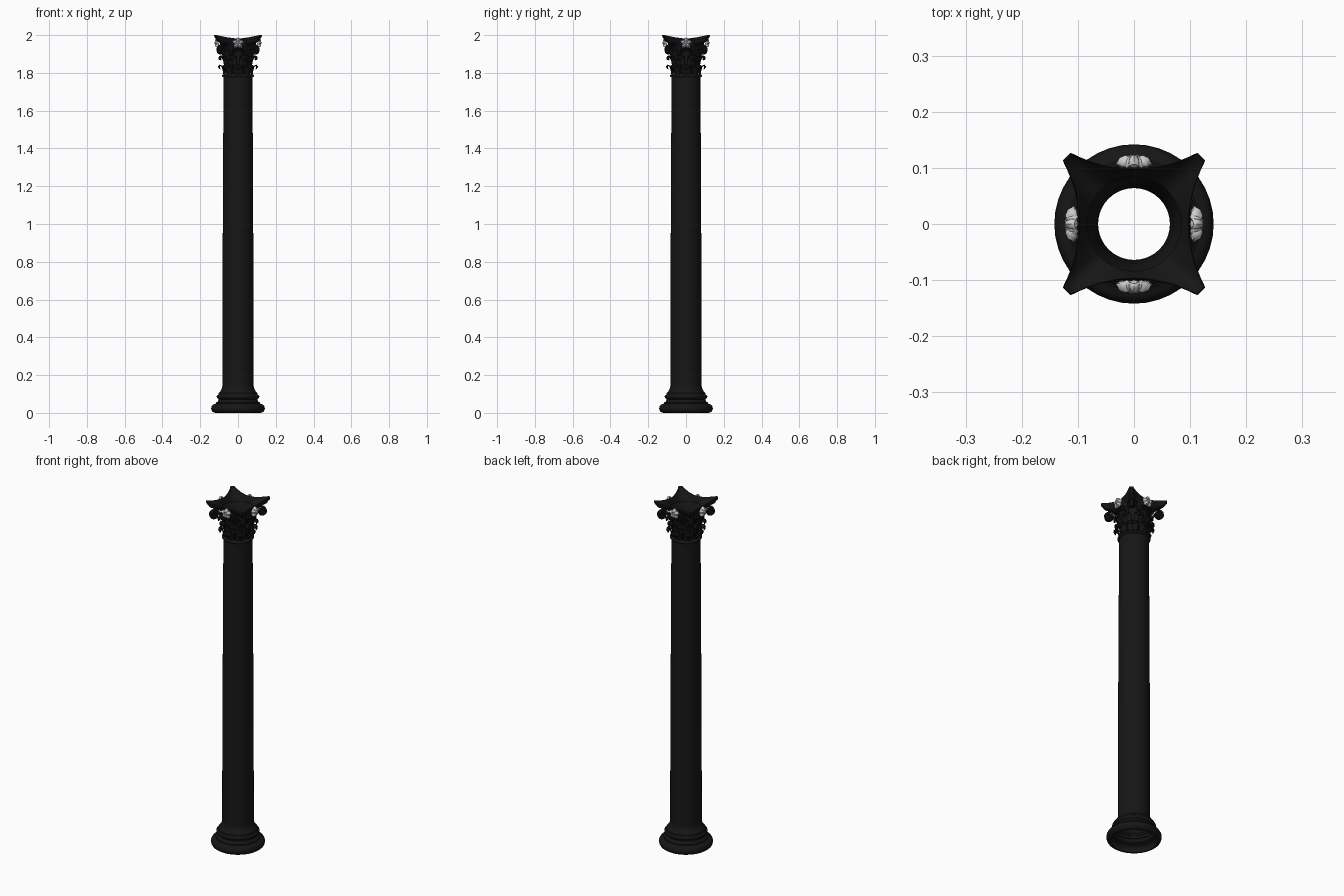
import bpy, bmesh, math
from math import sin, cos, pi, radians

if "Cube" in bpy.data.objects:
    bpy.data.objects.remove(bpy.data.objects["Cube"])

dark = bpy.data.materials.new("dark_stone")
dark.diffuse_color = (0.008, 0.008, 0.008, 1)
dark.use_nodes = True
dark.node_tree.nodes["Principled BSDF"].inputs["Base Color"].default_value = dark.diffuse_color


def finish(bm, name, mat=dark, thick=0):
    bmesh.ops.recalc_face_normals(bm, faces=bm.faces)
    me = bpy.data.meshes.new(name)
    bm.to_mesh(me)
    bm.free()
    if mat:
        me.materials.append(mat)
    ob = bpy.data.objects.new(name, me)
    bpy.context.collection.objects.link(ob)
    if thick:
        m = ob.modifiers.new("thickness", 'SOLIDIFY')
        m.thickness = thick
        m.offset = 0
    bpy.ops.object.select_all(action='DESELECT')
    ob.select_set(True)
    bpy.context.view_layer.objects.active = ob
    bpy.ops.object.shade_smooth_by_angle(angle=radians(40))
    return ob


def loft(bm, rings, closed=True):
    rows = [[bm.verts.new(p) for p in r] for r in rings]
    n = len(rows[0])
    for a, b in zip(rows, rows[1:]):
        for i in range(n if closed else n - 1):
            j = (i + 1) % n
            bm.faces.new((a[i], a[j], b[j], b[i]))


def lathe(name, profile, n=40):
    bm = bmesh.new()
    loft(bm, [[(r * cos(2 * pi * i / n), r * sin(2 * pi * i / n), z) for i in range(n)]
              for r, z in profile])
    return finish(bm, name)


def repeat(ob, count, step, start=0.0):
    ob.rotation_euler.z = start
    for k in range(1, count):
        c = ob.copy()
        c.rotation_euler.z = start + k * step
        bpy.context.collection.objects.link(c)


def tube(name, pts, depth):
    cu = bpy.data.curves.new(name, 'CURVE')
    cu.dimensions = '3D'
    cu.bevel_depth = depth
    cu.bevel_resolution = 2
    cu.use_fill_caps = True
    sp = cu.splines.new('POLY')
    sp.points.add(len(pts) - 1)
    for i, (r, a, z) in enumerate(pts):
        sp.points[i].co = (r * cos(a), r * sin(a), z, 1)
        sp.points[i].radius = 1 - 0.35 * i / len(pts)
    cu.materials.append(dark)
    ob = bpy.data.objects.new(name, cu)
    bpy.context.collection.objects.link(ob)
    return ob


# Base: large torus, scotia, small torus, flare into the shaft
def torus_arc(r, z, h, bulge, n=8):
    return [(r + bulge * sin(pi * i / n), z - h * cos(pi * i / n)) for i in range(n + 1)]

lathe("base", [(0.118, 0.0)] + torus_arc(0.122, 0.024, 0.023, 0.020)
      + [(0.117, 0.05), (0.117, 0.055), (0.109, 0.058), (0.104, 0.066), (0.104, 0.072), (0.108, 0.076)]
      + torus_arc(0.105, 0.086, 0.009, 0.008)
      + [(0.103, 0.098), (0.103, 0.104), (0.095, 0.112), (0.088, 0.124), (0.083, 0.14)])

# Shaft: plain tapering drum, open inside
lathe("shaft", [(0.083, 0.14), (0.0825, 0.5), (0.081, 0.9), (0.079, 1.3), (0.077, 1.7), (0.076, 1.775)])
lathe("neck_ring", [(0.076, 1.775)] + torus_arc(0.078, 1.785, 0.007, 0.007) + [(0.073, 1.794), (0.064, 1.796)])

# Bell of the capital
lathe("bell", [(0.064, 1.796), (0.066, 1.83), (0.070, 1.87), (0.078, 1.91), (0.088, 1.938),
               (0.094, 1.948), (0.094, 1.956)])

# Abacus: concave sides, raised pointed corners, top dipping to the bell
def outline(scale, drop, n=12):
    pts = []
    for k in range(4):
        c, s = cos(k * pi / 2), sin(k * pi / 2)
        for i in range(n + 1):
            t = 1 - 2 * i / n
            x, y = 0.113 * t * scale, (0.098 + 0.029 * t * t) * scale
            pts.append((x * c - y * s, x * s + y * c, 2.0 - 0.018 * (1 - abs(t) ** 1.5) - drop))
    return pts

def ring_like(r, z):
    return [(r * x / math.hypot(x, y), r * y / math.hypot(x, y), z) for x, y, _ in outline(1, 0)]

bm = bmesh.new()
loft(bm, [ring_like(0.084, 1.95), outline(0.92, 0.012), outline(0.985, 0.0), outline(1, 0.002),
          outline(0.985, 0.011), outline(0.95, 0.015), outline(0.93, 0.022), outline(0.88, 0.032),
          ring_like(0.09, 1.945)])
finish(bm, "abacus")


# Acanthus leaf with scalloped edges, a midrib and a curled tip
def leaf(name, path, width, lobes):
    bm = bmesh.new()
    rows, n, sub = [], len(path) - 1, 3
    for i in range(n * sub + 1):
        k = min(i // sub, n - 1)
        f = i / sub - k
        r = path[k][0] * (1 - f) + path[k + 1][0] * f
        z = path[k][1] * (1 - f) + path[k + 1][1] * f
        t = i / (n * sub)
        w = width * (0.8 + 0.3 * sin(pi * t) - 0.5 * t ** 3) * (0.84 + 0.16 * abs(sin(pi * lobes * t)))
        row = []
        for u in (-1, -0.7, -0.4, -0.12, 0, 0.12, 0.4, 0.7, 1):
            bump = 0.004 if u == 0 else 0.003 * (1 - u * u) * (0.6 + 0.4 * cos(u * 14))
            a = u * w / r
            row.append(((r + bump) * cos(a), (r + bump) * sin(a), z - 0.006 * u * u * t))
        rows.append(row)
    loft(bm, rows, closed=False)
    return finish(bm, name, thick=0.003)

low = leaf("lower_leaf", [(0.072, 1.792), (0.075, 1.81), (0.079, 1.826), (0.086, 1.838),
                          (0.094, 1.842), (0.100, 1.836), (0.099, 1.827), (0.094, 1.825)], 0.026, 5)
repeat(low, 8, pi / 4)
high = leaf("upper_leaf", [(0.068, 1.80), (0.073, 1.84), (0.077, 1.864), (0.084, 1.882),
                           (0.094, 1.891), (0.103, 1.888), (0.105, 1.878), (0.099, 1.873)], 0.025, 6)
repeat(high, 8, pi / 4, pi / 8)

# Corner volutes: paired stems rising from the leaves and coiling under each corner
for side in (-1, 1):
    stem = [(0.076, 24, 1.86), (0.085, 20, 1.89), (0.096, 14, 1.918), (0.110, 9, 1.937), (0.122, 6, 1.945)]
    pts = [(r, side * radians(d), z) for r, d, z in stem]
    for i in range(1, 31):
        a = pi / 2 - i * 4 * pi / 30
        q = 0.024 * (1 - i / 38)
        r = 0.127 + q * cos(a)
        pts.append((r, side * 0.0065 / r, 1.921 + q * sin(a)))
    repeat(tube("corner_volute", pts, 0.0055), 4, pi / 2, pi / 4)

bm = bmesh.new()
bmesh.ops.create_cone(bm, cap_ends=True, segments=20, radius1=0.021, radius2=0.021, depth=0.012)
for v in bm.verts:
    x, y, z = v.co
    v.co = (0.127 + x, z, 1.921 + y)
repeat(finish(bm, "volute_core"), 4, pi / 2, pi / 4)

# Inner scrolls meeting below each flower
for side in (-1, 1):
    pts = [(0.078, side * radians(24), 1.86), (0.083, side * radians(21), 1.89), (0.090, side * radians(17), 1.915)]
    for i in range(25):
        a = pi * 0.85 - i * 3.2 * pi / 25
        q = 0.014 * (1 - i / 30)
        pts.append((0.096, side * (0.016 - q * cos(a)) / 0.096, 1.922 + q * sin(a)))
    pts = [(r, a, z) for r, a, z in pts]
    repeat(tube("inner_scroll", pts, 0.0045), 4, pi / 2)

# Flowers in the middle of each abacus side, pale stone
bm = bmesh.new()
N = 40
rings = []
for q, d in ((0.05, 0.123), (0.2, 0.122), (0.26, 0.117), (0.5, 0.120), (0.8, 0.115), (1.0, 0.103)):
    ring = []
    for i in range(N):
        a = 2 * pi * i / N
        lobe = 1 - 0.32 * q * (0.5 - 0.5 * cos(5 * (a - pi / 2))) + 0.06 * q * cos(20 * a)
        rad = 0.029 * q * lobe
        ring.append((d + 0.003 * q * cos(5 * (a - pi / 2)), rad * cos(a) * 1.08, 1.958 + rad * sin(a)))
    rings.append(ring)
loft(bm, rings)
repeat(finish(bm, "flower", mat=None, thick=0.002), 4, pi / 2)
